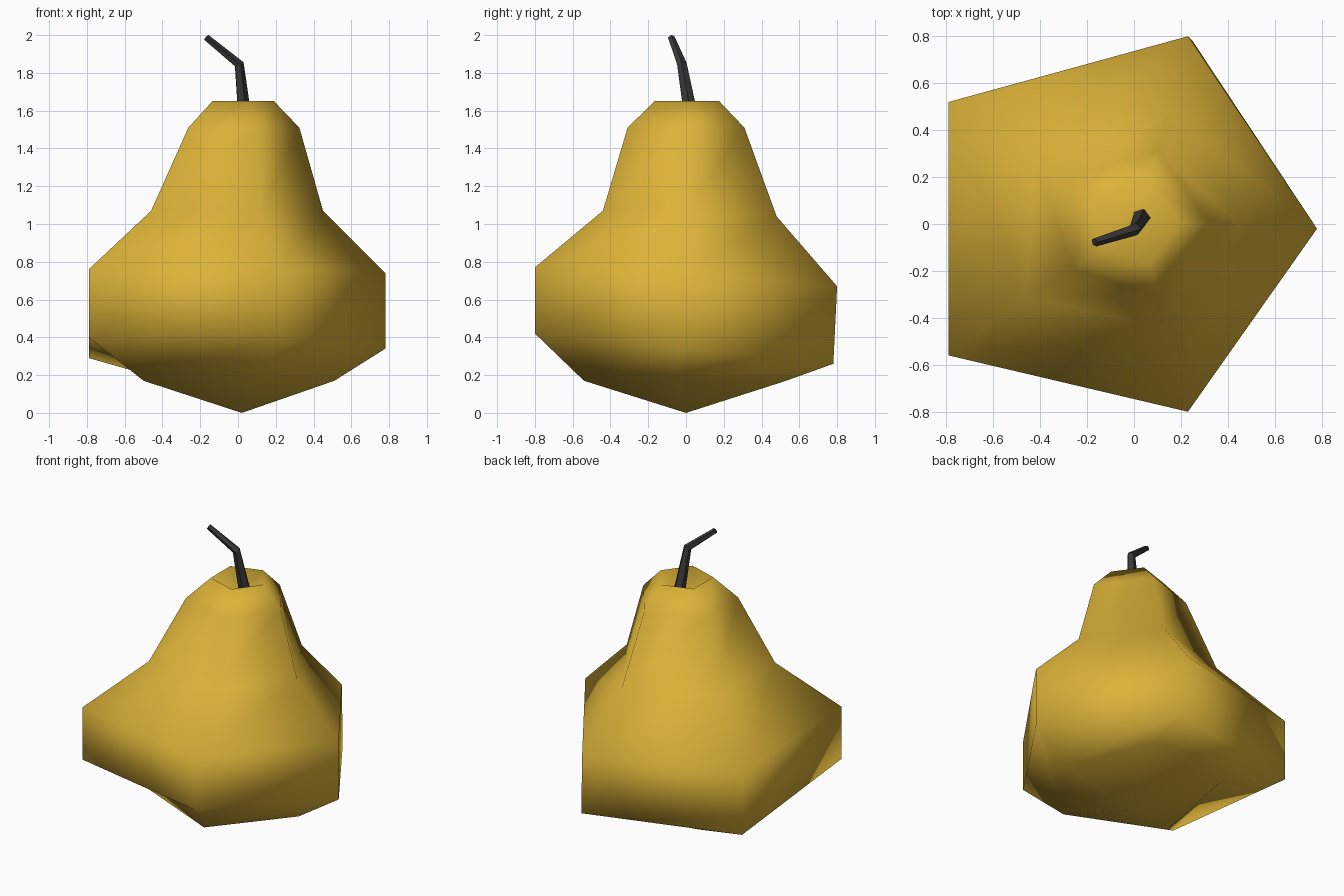
import bpy, bmesh, math
from mathutils import Vector

if "Cube" in bpy.data.objects:
    bpy.data.objects.remove(bpy.data.objects["Cube"])


def material(name, rgb):
    m = bpy.data.materials.new(name)
    m.diffuse_color = (*rgb, 1)
    m.use_nodes = True
    m.node_tree.nodes["Principled BSDF"].inputs["Base Color"].default_value = m.diffuse_color
    return m


def loft(name, rings, start, end, mat):
    """Bridge equal-sided rings and close both ends with a centre point."""
    bm = bmesh.new()
    loops = [[bm.verts.new(p) for p in ring] for ring in rings]
    n = len(loops[0])
    for a, b in zip(loops, loops[1:]):
        for i in range(n):
            j = (i + 1) % n
            bm.faces.new((a[i], a[j], b[j], b[i]))
    for loop, tip in ((loops[0], start), (loops[-1], end)):
        c = bm.verts.new(tip)
        for i in range(n):
            bm.faces.new((loop[i], loop[(i + 1) % n], c))
    bmesh.ops.recalc_face_normals(bm, faces=bm.faces)
    me = bpy.data.meshes.new(name)
    bm.to_mesh(me)
    bm.free()
    me.materials.append(mat)
    ob = bpy.data.objects.new(name, me)
    bpy.context.collection.objects.link(ob)
    return ob


def pentagon(cx, cy, r, z):
    return [(cx + r * math.cos(math.tau * i / 5), cy + r * math.sin(math.tau * i / 5), z)
            for i in range(5)]


skin = material("pear yellow", (0.72, 0.45, 0.04))
bark = material("stem charcoal", (0.04, 0.04, 0.042))

# Fruit: uneven five-sided rings from the base up to the rim and its dimple
fruit_rings = [
    [(.51, -.07, .17), (.25, .53, .17), (-.37, .40, .17), (-.50, -.27, .17), (.12, -.54, .17)],
    [(.78, -.02, .34), (.25, .78, .26), (-.79, .52, .29), (-.79, -.56, .40), (.23, -.80, .42)],
    [(.78, -.02, .74), (.23, .80, .67), (-.79, .52, .71), (-.79, -.56, .76), (.23, -.80, .77)],
    [(.45, 0, 1.07), (.15, .48, 1.04), (-.42, .30, 1.05), (-.46, -.31, 1.07), (.12, -.44, 1.07)],
    pentagon(0, 0, .325, 1.51),
    pentagon(.01, .005, .18, 1.65),
]
fruit = loft("pear_fruit", fruit_rings, (.02, 0, 0), (.015, .01, 1.53), skin)
for p in fruit.data.polygons:
    p.use_smooth = True

# Stem: bent tapering five-sided twig
path = [Vector(p) for p in ((.035, .032, 1.54), (.005, -.022, 1.845), (-.168, -.078, 1.986))]
stem_rings = []
for i, (p, r) in enumerate(zip(path, (.04, .027, .019))):
    d = (path[min(i + 1, 2)] - path[max(i - 1, 0)]).normalized()
    u = Vector((0, 1, 0)).cross(d).normalized()
    v = d.cross(u)
    stem_rings.append([p + r * (math.cos(math.tau * k / 5) * u + math.sin(math.tau * k / 5) * v)
                       for k in range(5)])
loft("stem", stem_rings, path[0], path[-1], bark)
